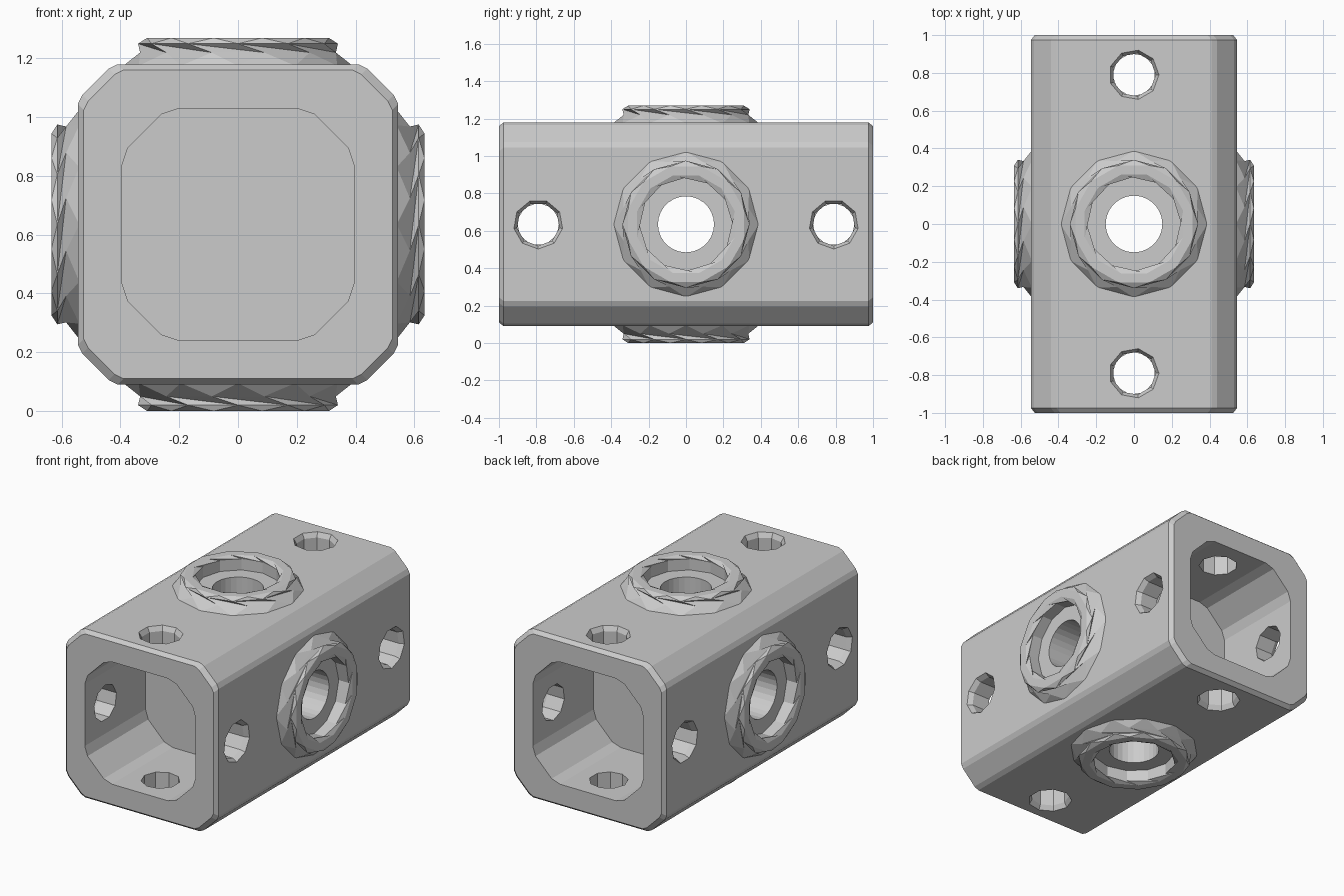
import bpy, bmesh, math
from mathutils import Matrix, Vector

if "Cube" in bpy.data.objects:
    bpy.data.objects.remove(bpy.data.objects["Cube"])

CZ = 0.635   # height of the block's centre
CENTRE = Matrix.Translation((0, 0, CZ))
# Rotations pointing a local +z axis out of each of the four long sides
SIDES = {"top": Matrix.Identity(4),
         "right": Matrix.Rotation(math.pi / 2, 4, 'Y'),
         "bottom": Matrix.Rotation(math.pi, 4, 'Y'),
         "left": Matrix.Rotation(-math.pi / 2, 4, 'Y')}


def loft(name, rings, close=False, matrix=Matrix.Identity(4)):
    """Skin equal-length rings of points; cap the ends or close into a loop."""
    bm = bmesh.new()
    rows = [[bm.verts.new(p) for p in r] for r in rings]
    n = len(rows[0])
    pairs = list(zip(rows, rows[1:])) + ([(rows[-1], rows[0])] if close else [])
    for a, b in pairs:
        for i in range(n):
            j = (i + 1) % n
            if close:    # triangular facets on the bosses
                bm.faces.new((a[i], a[j], b[i]))
                bm.faces.new((a[j], b[j], b[i]))
            else:
                bm.faces.new((a[i], a[j], b[j], b[i]))
    if not close:
        bm.faces.new(rows[0])
        bm.faces.new(rows[-1])
    bmesh.ops.recalc_face_normals(bm, faces=bm.faces[:])
    bm.transform(matrix)
    me = bpy.data.meshes.new(name)
    bm.to_mesh(me)
    bm.free()
    ob = bpy.data.objects.new(name, me)
    bpy.context.collection.objects.link(ob)
    return ob


def circle(r, z, n, turn=0.0):
    return [(r * math.cos(2 * math.pi * (i + turn) / n),
             r * math.sin(2 * math.pi * (i + turn) / n), z) for i in range(n)]


def section(corner, y, shrink=0.0):
    """Square section in x-z; corner lists the points of the upper right corner."""
    pts = []
    for k in range(4):
        c, s = round(math.cos(k * math.pi / 2)), round(math.sin(k * math.pi / 2))
        for a, b in corner:
            a, b = a - shrink, b - shrink
            pts.append((a * c - b * s, y, CZ + a * s + b * c))
    return pts


# Chamfered block with slightly bevelled ends
outer = [(0.545, 0.41), (0.53, 0.44), (0.44, 0.53), (0.41, 0.545)]
block = loft("main_block", [section(outer, -1, 0.02), section(outer, -0.975),
                            section(outer, 0.975), section(outer, 1, 0.02)])

# Blind pockets in both ends
inner = [(0.395, 0.2), (0.375, 0.26), (0.26, 0.375), (0.2, 0.395)]
cutters = [loft("pocket_cutter", [section(inner, s * 1.1), section(inner, s * 0.38)])
           for s in (-1, 1)]

# Crossing centre bores
for side in ("top", "right"):
    cutters.append(loft("bore_cutter", [circle(0.15, -0.8, 28), circle(0.15, 0.8, 28)],
                        matrix=CENTRE @ SIDES[side]))

# Flared bolt holes near both ends of every side
for m in SIDES.values():
    for y in (-0.79, 0.79):
        cutters.append(loft("bolt_hole_cutter",
                            [circle(0.115, 0.3, 9), circle(0.115, 0.515, 9),
                             circle(0.135, 0.55, 9), circle(0.135, 0.7, 9)],
                            matrix=CENTRE @ m @ Matrix.Translation((0, y, 0))))

for c in cutters:
    c.hide_render = True
    mod = block.modifiers.new("cut", 'BOOLEAN')
    mod.operation = 'DIFFERENCE'
    mod.solver = 'EXACT'
    mod.object = c
dg = bpy.context.evaluated_depsgraph_get()
mesh = bpy.data.meshes.new_from_object(block.evaluated_get(dg))
block.modifiers.clear()
block.data = mesh
for c in cutters:
    bpy.data.objects.remove(c)

# Faceted raised boss around each bore
profile = [(0.39, 0.54, 0), (0.345, 0.585, 0.5), (0.34, 0.615, 0), (0.32, 0.635, 0.5),
           (0.27, 0.635, 0.5), (0.25, 0.615, 0), (0.25, 0.54, 0)]
for side, m in SIDES.items():
    loft(side + "_boss", [circle(r, z, 12, t) for r, z, t in profile],
         close=True, matrix=CENTRE @ m)
